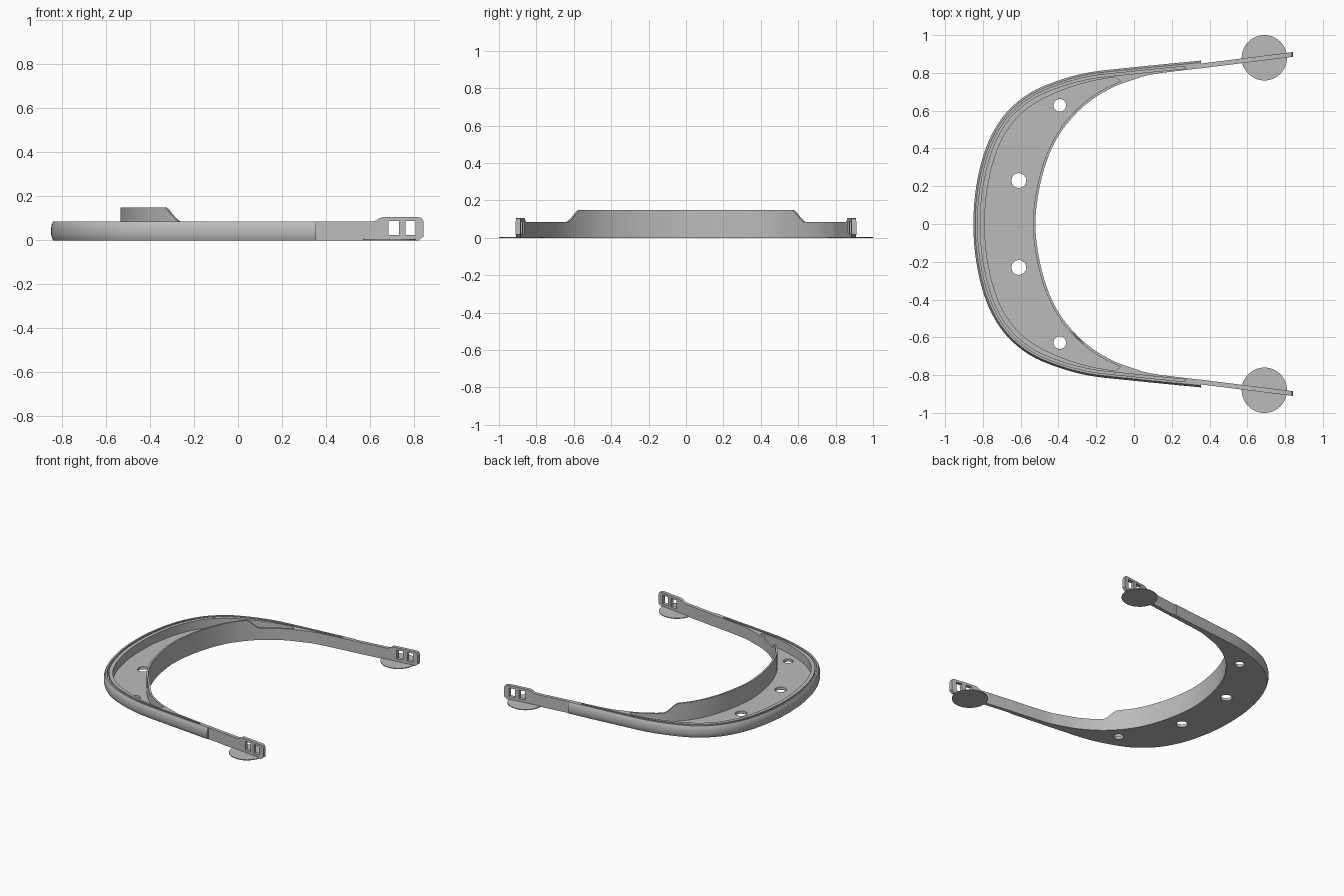
import bpy, bmesh, math
from mathutils import Vector

cube = bpy.data.objects.get("Cube")
if cube:
    bpy.data.objects.remove(cube, do_unlink=True)

GREY = (0.5, 0.5, 0.5, 1)
mat = bpy.data.materials.new("light grey plastic")
mat.use_nodes = True
mat.diffuse_color = GREY
mat.node_tree.nodes["Principled BSDF"].inputs["Base Color"].default_value = GREY

HEIGHT = 0.085
FLOOR = 0.02


# ---------- curve helpers ----------
def resample(pts, count):
    """Evenly spaced points along a polyline."""
    dist = [0]
    for a, b in zip(pts, pts[1:]):
        dist.append(dist[-1] + (b - a).length)
    out, k = [], 0
    for i in range(count):
        d = dist[-1] * i / (count - 1)
        while k < len(pts) - 2 and dist[k + 1] < d:
            k += 1
        out.append(pts[k].lerp(pts[k + 1], (d - dist[k]) / (dist[k + 1] - dist[k])))
    return out


def smooth_arc(half, count=121):
    """Mirror half a path in y and run a smooth spline through it."""
    p = [Vector((x, -y)) for x, y in reversed(half[1:])] + [Vector(q) for q in half]
    p = [2 * p[0] - p[1]] + p + [2 * p[-1] - p[-2]]
    fine = []
    for a, b, c, d in zip(p, p[1:], p[2:], p[3:]):
        for s in range(16):
            t = s / 16
            fine.append(0.5 * (2 * b + (c - a) * t + (2 * a - 5 * b + 4 * c - d) * t ** 2
                               + (3 * b - a - 3 * c + d) * t ** 3))
    fine.append(p[-2])
    return resample(fine, count)


def offset(path, dist):
    """Shift a path sideways; positive moves towards the open middle."""
    out = []
    for i, p in enumerate(path):
        t = (path[min(i + 1, len(path) - 1)] - path[max(i - 1, 0)]).normalized()
        d = dist(p) if callable(dist) else dist
        out.append(p + Vector((t.y, -t.x)) * d)
    return out


# ---------- solid helpers ----------
def solid(name, layers):
    """Stack matching outlines of 3D points; caps are strips across each outline."""
    bm = bmesh.new()
    rings = [[bm.verts.new(p) for p in layer] for layer in layers]
    n = len(rings[0])
    for a, b in zip(rings, rings[1:]):
        for i in range(n):
            j = (i + 1) % n
            bm.faces.new((a[i], a[j], b[j], b[i]))
    for r in (rings[0], rings[-1]):
        for i in range(n // 2 - 1):
            bm.faces.new((r[i], r[i + 1], r[n - 2 - i], r[n - 1 - i]))
    bmesh.ops.recalc_face_normals(bm, faces=bm.faces)
    mesh = bpy.data.meshes.new(name)
    bm.to_mesh(mesh)
    bm.free()
    mesh.materials.append(mat)
    obj = bpy.data.objects.new(name, mesh)
    bpy.context.collection.objects.link(obj)
    return obj


def flat(outline, z):
    return [(p[0], p[1], z) for p in outline]


def band(name, a, b, z0, z1):
    outline = a + b[::-1]
    return solid(name, [flat(outline, z0), flat(outline, z1)])


def disc(name, x, y, r, z0, z1, sides=48):
    pts = [(x + r * math.cos(math.tau * i / sides), y + r * math.sin(math.tau * i / sides))
           for i in range(sides)]
    return solid(name, [flat(pts, z0), flat(pts, z1)])


def activate(obj):
    bpy.ops.object.select_all(action='DESELECT')
    obj.select_set(True)
    bpy.context.view_layer.objects.active = obj


def cut(obj, cutters):
    activate(obj)
    for c in cutters:
        c.hide_render = True
        mod = obj.modifiers.new("cut", 'BOOLEAN')
        mod.operation, mod.solver, mod.object = 'DIFFERENCE', 'EXACT', c
        bpy.ops.object.modifier_apply(modifier=mod.name)
        bpy.data.objects.remove(c, do_unlink=True)


def smooth(obj):
    activate(obj)
    bpy.ops.object.shade_smooth_by_angle(angle=math.radians(25))


# ---------- plan curves ----------
outer = smooth_arc([(-.85, 0), (-.835, .2), (-.785, .4), (-.70, .56), (-.58, .675),
                    (-.44, .745), (-.25, .80), (0, .83), (.355, .865)])
inner = smooth_arc([(-.522, 0), (-.508, .15), (-.47, .31), (-.41, .45), (-.33, .56),
                    (-.24, .645), (-.12, .72), (0, .765), (.1, .793), (.355, .825)])

# crescent body with a slightly bulging outer face
body = solid("crescent_frame", [
    flat(offset(outer, d) + inner[::-1], z)
    for d, z in [(.01, 0), (.004, .012), (0, .03), (0, .055), (.004, .073), (.01, HEIGHT)]])

# hollow between the outer rim and the inner wall
pocket_out = offset(outer, lambda p: .06 - .02 * max(0, min(1, (p.x + .5) / .45)))
pocket_in = offset(inner, -.013)
pocket_out = resample([p for p in pocket_out if p.x < -.07], 91)
pocket_in = resample([p for p in pocket_in if p.x < -.07], 91)
pocket = band("pocket_cutter", pocket_out, pocket_in, FLOOR, .2)

# thin slot that runs along the rim, and holes through the floor
slot_path = [p for p in outer if p.x < .28]
slot = band("slot_cutter", offset(slot_path, .022), offset(slot_path, .034), FLOOR, .2)
holes = [disc("hole_cutter", x, s * y, r, -.1, .2)
         for x, y, r in [(-.61, .23, .039), (-.393, .628, .033)] for s in (1, -1)]
cut(body, [pocket, slot] + holes)
smooth(body)


# raised brow wall on the inner edge, sloping down at both ends
def wall_top(p):
    t = max(0, min(1, (.635 - abs(p[1])) / .075))
    return HEIGHT + .065 * t * t * (3 - 2 * t)


brow = resample([p for p in inner if abs(p.y) < .64], 121)
brow_outline = brow + offset(brow, -.013)[::-1]
tops = [wall_top(p) for p in brow] * 2
tops[len(brow):] = tops[:len(brow)][::-1]
smooth(solid("raised_brow_wall", [
    flat(brow_outline, HEIGHT - .001),
    [(p.x, p.y, max(z, HEIGHT)) for p, z in zip(brow_outline, tops)]]))

# side straps with slotted ends, and round foot pads
top = [(.34, HEIGHT), (.61, HEIGHT), (.63, .09), (.643, .101), (.66, .105), (.822, .105),
       (.836, .1), (.843, .087)]
bottom = [(x, max(0, (x - .822) * .8)) for x, z in top]
side_outline = top + bottom[::-1]


def strap_slab(name, outline, side, t0, t1):
    return solid(name, [[(x, side * (.78 + .125 * x + t), z) for x, z in outline]
                        for t in (t0, t1)])


for side, label in ((1, "back"), (-1, "front")):
    strap = strap_slab(label + "_strap", side_outline, side, 0, .025)
    windows = [strap_slab("window_cutter",
                          [(x, .024), (x + .046, .024), (x + .046, .088), (x, .088)],
                          side, -.05, .08) for x in (.685, .761)]
    cut(strap, windows)
    smooth(strap)
    smooth(disc(label + "_foot_pad", .69, side * .88, .12, 0, .005))
